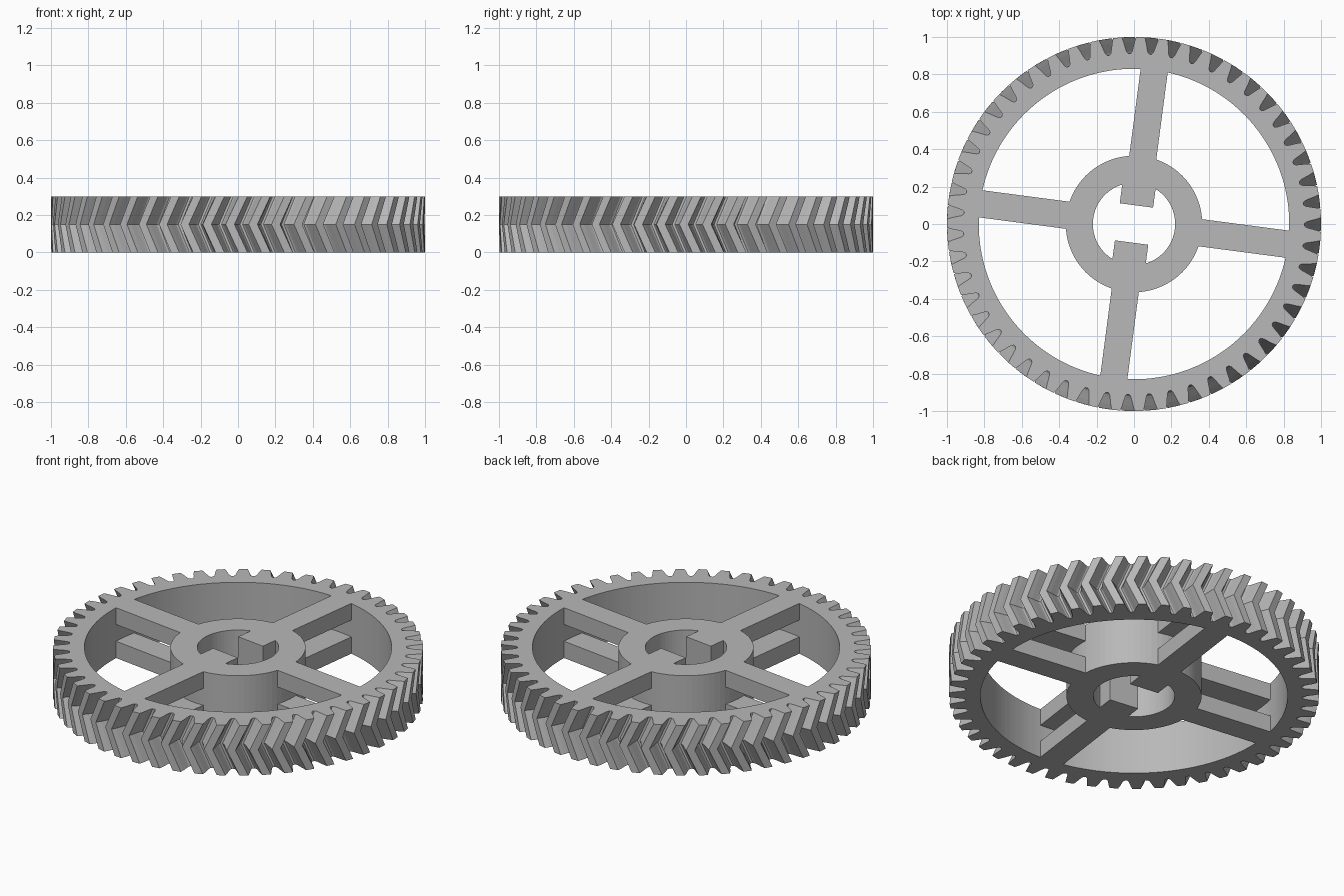
import bpy, bmesh
from math import cos, sin, pi, radians
from mathutils import Matrix

cube = bpy.data.objects.get("Cube")
if cube:
    bpy.data.objects.remove(cube, do_unlink=True)

HEIGHT = 0.30
TEETH = 51
PITCH = 2 * pi / TEETH
TWIST = radians(-4)          # turn of the middle plane against the ends
TILT = radians(-7.5)         # turn of the spoke cross
RIM_IN, HUB_OUT, BORE = 0.83, 0.365, 0.22

grey = bpy.data.materials.new("plain_grey")
grey.use_nodes = True
colour = (0.48, 0.48, 0.48, 1)
grey.diffuse_color = colour
grey.node_tree.nodes["Principled BSDF"].inputs["Base Color"].default_value = colour


def add_object(name, bm):
    bmesh.ops.recalc_face_normals(bm, faces=bm.faces[:])
    mesh = bpy.data.meshes.new(name)
    bm.to_mesh(mesh)
    bm.free()
    mesh.materials.append(grey)
    obj = bpy.data.objects.new(name, mesh)
    bpy.context.collection.objects.link(obj)
    return obj


def ring_solid(name, loops):
    """Skin a closed chain of (polar points, z, turn) loops into a solid ring."""
    bm = bmesh.new()
    rows = [[bm.verts.new((r * cos(a + turn), r * sin(a + turn), z)) for r, a in pts]
            for pts, z, turn in loops]
    for row, nxt in zip(rows, rows[1:] + rows[:1]):
        for i in range(len(row)):
            j = (i + 1) % len(row)
            bm.faces.new((row[i], row[j], nxt[j], nxt[i]))
    return add_object(name, bm)


def circle(radius, angles):
    return [(radius, a) for a in angles]


def bar(name, start, end, width, z0, z1, angle):
    """Box lying along a radius."""
    bm = bmesh.new()
    size = Matrix.Diagonal((end - start, width, z1 - z0, 1))
    move = Matrix.Translation(((start + end) / 2, 0, (z0 + z1) / 2))
    bmesh.ops.create_cube(bm, size=1, matrix=Matrix.Rotation(angle, 4, "Z") @ move @ size)
    return add_object(name, bm)


# Toothed rim: one tooth as (radius, share of the pitch), mirrored and repeated
half_tooth = [(1.0, 0.19), (0.972, 0.26), (0.94, 0.325), (0.922, 0.37), (0.912, 0.44)]
tooth = [(r, -s) for r, s in reversed(half_tooth)] + half_tooth
first = radians(84.5) + PITCH / 2
outline = [(r, first + (n + s) * PITCH) for n in range(TEETH) for r, s in tooth]
inner = circle(RIM_IN, [a for r, a in outline])
ring_solid("toothed_rim", [
    (inner, 0, 0), (outline, 0, 0), (outline, HEIGHT / 2, TWIST),
    (outline, HEIGHT, 0), (inner, HEIGHT, 0)])

# Hub with a round bore
steps = [2 * pi * i / 72 for i in range(72)]
ring_solid("hub", [
    (circle(BORE, steps), 0, 0), (circle(HUB_OUT, steps), 0, 0),
    (circle(HUB_OUT, steps), HEIGHT, 0), (circle(BORE, steps), HEIGHT, 0)])

# Four spokes, each a lower and an upper bar with a gap between them
for i in range(4):
    angle = TILT + i * pi / 2
    bar(f"lower_spoke_{i + 1}", 0.35, 0.84, 0.146, 0, HEIGHT / 3, angle)
    bar(f"upper_spoke_{i + 1}", 0.35, 0.84, 0.146, HEIGHT * 2 / 3, HEIGHT, angle)

# Two drive keys standing into the bore
for name, angle in (("back_key", pi / 2), ("front_key", -pi / 2)):
    bar(name, 0.1, 0.23, 0.18, 0, HEIGHT, TILT + angle)
